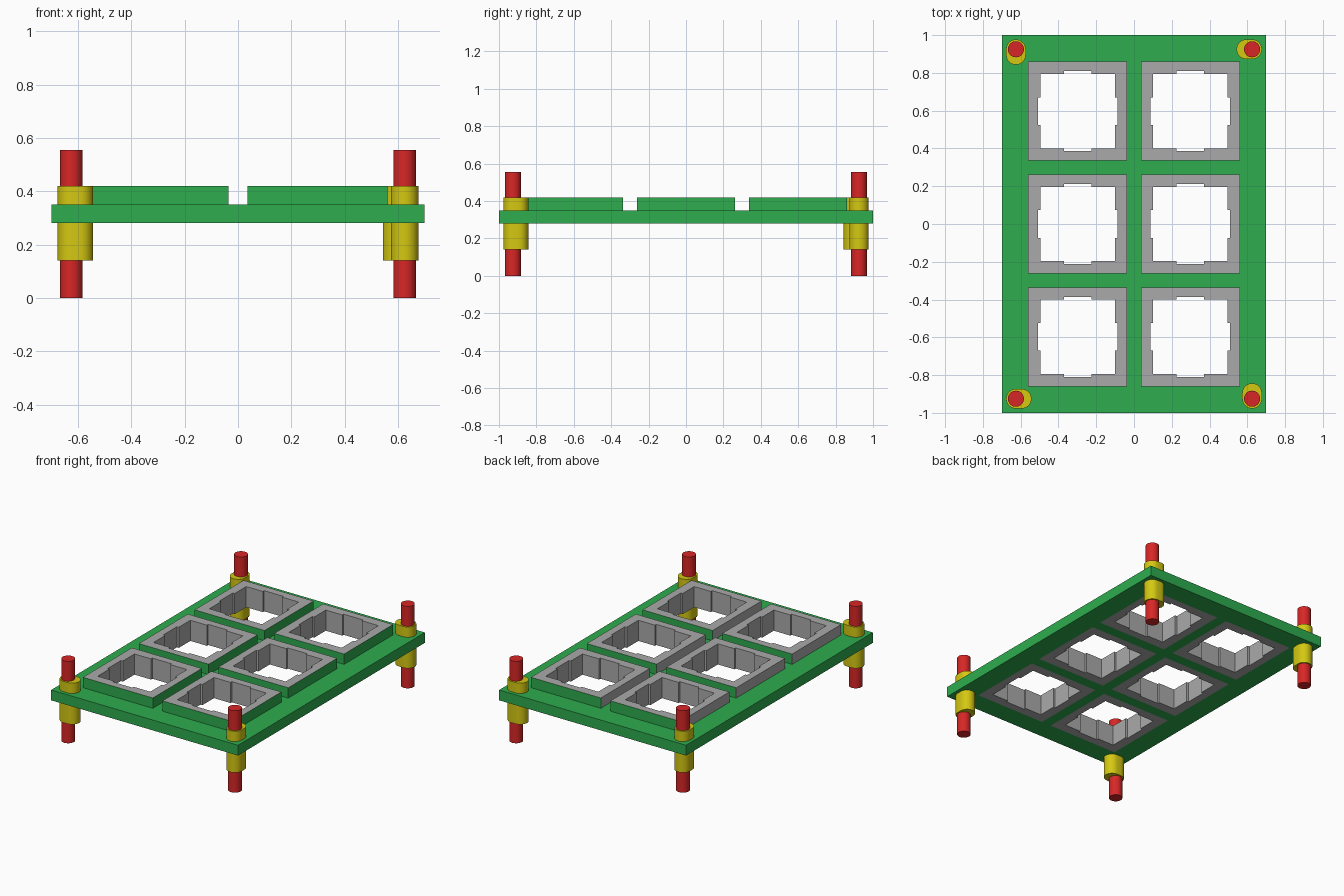
import bpy, bmesh, math

if "Cube" in bpy.data.objects:
    bpy.data.objects.remove(bpy.data.objects["Cube"])

def material(name, rgb):
    m = bpy.data.materials.new(name)
    lin = [((c / 255 + 0.055) / 1.055) ** 2.4 for c in rgb]
    m.diffuse_color = (*lin, 1)
    m.use_nodes = True
    m.node_tree.nodes["Principled BSDF"].inputs["Base Color"].default_value = m.diffuse_color
    return m

GREEN = material("green", (46, 172, 78))
GREY = material("grey", (170, 170, 170))
YELLOW = material("yellow", (212, 200, 18))
RED = material("red", (216, 38, 38))

def new_object(name, bm, *mats):
    bmesh.ops.recalc_face_normals(bm, faces=bm.faces)
    me = bpy.data.meshes.new(name)
    bm.to_mesh(me)
    bm.free()
    ob = bpy.data.objects.new(name, me)
    bpy.context.collection.objects.link(ob)
    for m in mats:
        me.materials.append(m)
    return ob

def smooth(ob):
    bpy.ops.object.select_all(action='DESELECT')
    ob.select_set(True)
    bpy.context.view_layer.objects.active = ob
    bpy.ops.object.shade_smooth_by_angle(angle=math.radians(35))

def prism(name, pts, z0, z1, mat):
    bm = bmesh.new()
    face = bm.faces.new([bm.verts.new((x, y, z0)) for x, y in pts])
    up = bmesh.ops.extrude_face_region(bm, geom=[face])
    bmesh.ops.translate(bm, vec=(0, 0, z1 - z0),
                        verts=[v for v in up["geom"] if isinstance(v, bmesh.types.BMVert)])
    return new_object(name, bm, mat)

def arc(cx, cy, r, a0, a1, n):
    return [(cx + r * math.cos(a0 + (a1 - a0) * i / n),
             cy + r * math.sin(a0 + (a1 - a0) * i / n)) for i in range(n + 1)]

Z0, Z1, Z2 = 0.28, 0.35, 0.42      # plate bottom, plate top, socket top
HALF = 0.262                       # socket outer half size
COLS, ROWS = (-0.298, 0.298), (-0.598, 0, 0.598)

# base plate: a grid of cells with the six socket openings left out
xs = [-0.7] + [c + s * HALF for c in COLS for s in (-1, 1)] + [0.7]
ys = [-1] + [r + s * HALF for r in ROWS for s in (-1, 1)] + [1]
bm = bmesh.new()
grid = [[bm.verts.new((x, y, Z0)) for y in ys] for x in xs]
cells = [bm.faces.new((grid[i][j], grid[i + 1][j], grid[i + 1][j + 1], grid[i][j + 1]))
         for i in range(len(xs) - 1) for j in range(len(ys) - 1)
         if not (i % 2 and j % 2)]
up = bmesh.ops.extrude_face_region(bm, geom=cells)
bmesh.ops.translate(bm, vec=(0, 0, Z1 - Z0),
                    verts=[v for v in up["geom"] if isinstance(v, bmesh.types.BMVert)])
new_object("base_plate", bm, GREEN)

# socket frames: square outside, stepped opening inside
A, B, T = 0.197, 0.211, 0.073      # opening corner, notch depth, notch half width
side = [(A, -A), (A, -T), (B, -T), (B, T), (A, T)]
opening = []
for k in range(4):
    c, s = round(math.cos(k * math.pi / 2)), round(math.sin(k * math.pi / 2))
    opening += [(x * c - y * s, x * s + y * c) for x, y in side]
corners = [(HALF, -HALF), (HALF, HALF), (-HALF, HALF), (-HALF, -HALF)]

def socket(cx, cy):
    bm = bmesh.new()
    def ring(pts, z):
        return [bm.verts.new((cx + x, cy + y, z)) for x, y in pts]
    outer = [ring(corners, z) for z in (Z0, Z1, Z2)]
    inner = [ring(opening, z) for z in (Z0, Z2)]
    n = len(opening)
    # outer walls, green above the plate except on the left side
    for lo, hi in zip(outer, outer[1:]):
        for k in range(4):
            f = bm.faces.new((lo[k], lo[(k + 1) % 4], hi[(k + 1) % 4], hi[k]))
            f.material_index = 1 if k != 2 else 0
    # inner walls
    for k in range(n):
        bm.faces.new((inner[0][k], inner[0][(k + 1) % n], inner[1][(k + 1) % n], inner[1][k]))
    # flat rims, one strip per side
    for o, i in ((outer[0], inner[0]), (outer[2], inner[1])):
        for k in range(4):
            strip = [i[(k * 5 + m) % n] for m in range(6)]
            bm.faces.new([o[k], o[(k + 1) % 4]] + strip[::-1])
    new_object("socket_frame", bm, GREY, GREEN)

for cx in COLS:
    for cy in ROWS:
        socket(cx, cy)

# corner posts: slotted yellow spacer with a red pin, slots turning round the board
PX, PY, R, SHIFT = 0.625, 0.925, 0.052, 0.03
for px, py, ang in ((-PX, -PY, 0), (PX, -PY, 90), (PX, PY, 180), (-PX, PY, 270)):
    a = math.radians(ang)
    dx, dy = SHIFT * math.cos(a), SHIFT * math.sin(a)
    q = math.pi / 2
    slot = arc(px + dx, py + dy, R, a - q, a + q, 16) + arc(px, py, R, a + q, a + 3 * q, 16)
    smooth(prism("slotted_spacer", slot, 0.14, Z2, YELLOW))
    smooth(prism("pin", arc(px, py, 0.0425, 0, 2 * math.pi, 32)[:-1], 0, 0.555, RED))
